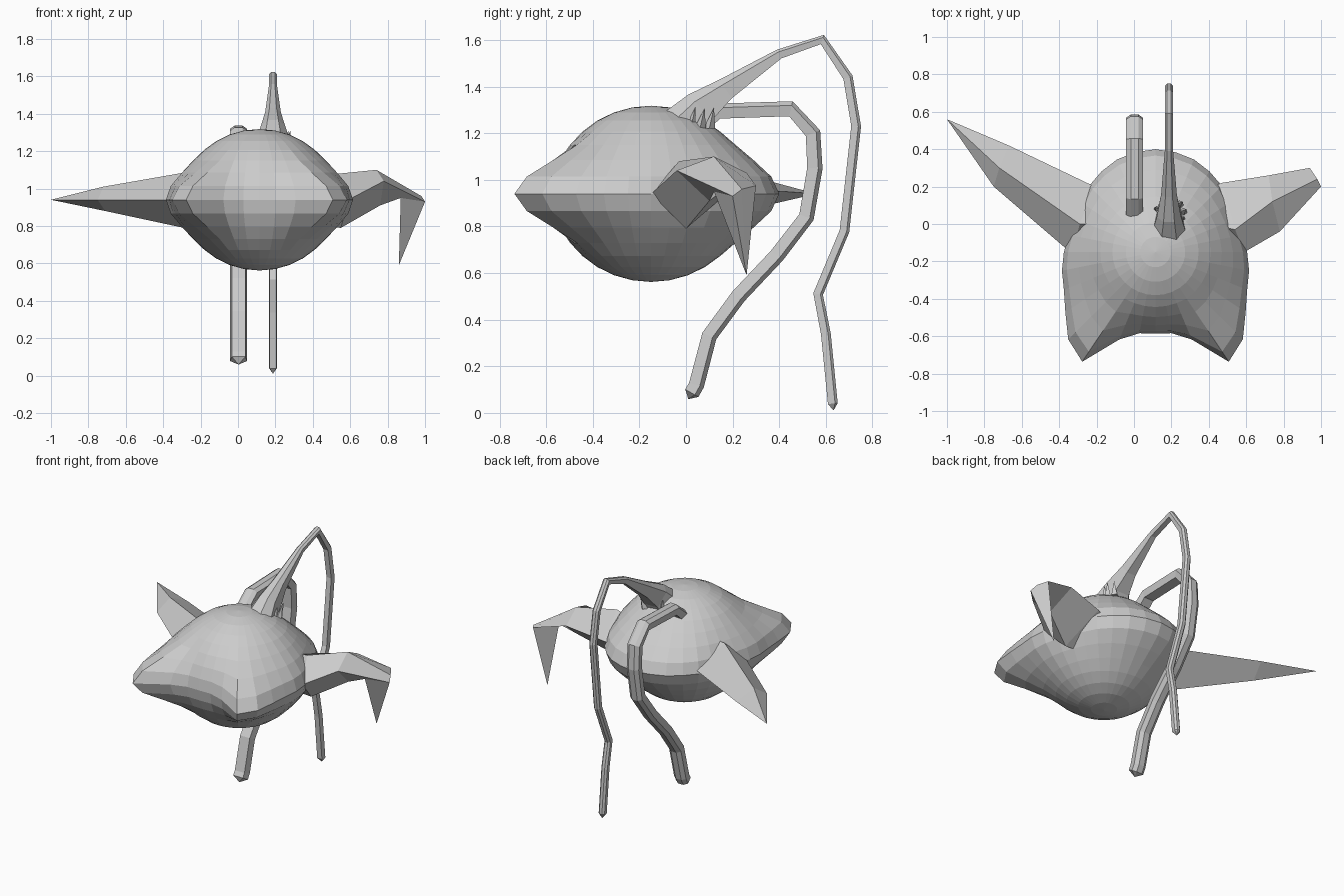
import bpy, bmesh, math
from mathutils import Vector

if "Cube" in bpy.data.objects:
    bpy.data.objects.remove(bpy.data.objects["Cube"])

grey = bpy.data.materials.new("soft_grey")
grey.diffuse_color = (0.6, 0.6, 0.6, 1)
grey.use_nodes = True
grey.node_tree.nodes["Principled BSDF"].inputs["Base Color"].default_value = grey.diffuse_color


def loft(name, rings):
    """Skin a list of rings; a ring with one point becomes a tip."""
    bm = bmesh.new()
    vs = [[bm.verts.new(p) for p in r] for r in rings]
    for a, b in zip(vs, vs[1:]):
        n = max(len(a), len(b))
        for i in range(n):
            j = (i + 1) % n
            if len(a) == 1:
                bm.faces.new((a[0], b[i], b[j]))
            elif len(b) == 1:
                bm.faces.new((a[i], a[j], b[0]))
            else:
                bm.faces.new((a[i], a[j], b[j], b[i]))
    for end in (vs[0], vs[-1]):
        if len(end) > 2:
            bm.faces.new(end)
    bmesh.ops.recalc_face_normals(bm, faces=bm.faces)
    me = bpy.data.meshes.new(name)
    bm.to_mesh(me)
    bm.free()
    me.materials.append(grey)
    ob = bpy.data.objects.new(name, me)
    bpy.context.collection.objects.link(ob)
    return ob


# Body: sphere whose equator is drawn out into two front horns and a rear point
CX, CY, CZ, H, BASE = 0.115, -0.15, 0.94, 0.378, 0.415
OUTLINE = [(0, .435), (15, .445), (21, .48), (32, .67), (35, .73), (38, .73),
           (46, .65), (62, .54), (90, .49), (105, .465), (118, .465),
           (134, .50), (160, .54), (180, .55)]


def equator(deg):
    for (a, ra), (b, rb) in zip(OUTLINE, OUTLINE[1:]):
        if deg <= b:
            return ra + (rb - ra) * (deg - a) / (b - a)
    return OUTLINE[-1][1]


rings = [[(CX, CY, CZ - H)]]
for k in range(1, 16):
    phi = math.radians(-90 + k * 11.25)
    c = math.cos(phi)
    ring = []
    for s in range(32):
        deg = s * 11.25
        r = BASE * c + (equator(min(deg, 360 - deg)) - BASE) * c ** 11
        t = math.radians(deg)
        ring.append((CX + r * math.sin(t), CY - r * math.cos(t), CZ + H * math.sin(phi)))
    rings.append(ring)
rings.append([(CX, CY, CZ + H)])
loft("body", rings)

# Left fin: straight tapering spike (front, top, back, bottom of each ring)
loft("left_fin", [
    [(-.15, -.12, .94), (-.15, 0, 1.10), (-.12, .18, .94), (-.15, 0, .78)],
    [(-.33, -.16, .94), (-.29, 0, 1.085), (-.21, .2, .96), (-.29, 0, .79)],
    [(-.75, .2, .94), (-.72, .3, 1.01), (-.67, .42, .95), (-.71, .3, .88)],
    [(-1, .56, .94)]])

# Right fin: reaches out, then folds down into a hanging point
loft("right_fin", [
    [(.4, -.12, .93), (.4, 0, 1.06), (.36, .18, .95), (.4, 0, .8)],
    [(.59, -.15, .94), (.54, -.03, 1.08), (.47, .22, .98), (.55, 0, .79)],
    [(.78, -.04, 1.04), (.74, .12, 1.10), (.72, .26, 1.03), (.76, .10, .91)],
    [(1.0, .2, .93), (.98, .24, .96), (.94, .3, .975), (.87, .12, .95)],
    [(.86, .26, .59)]])


def strand(name, x, path):
    """Six-sided tube in the yz plane; path rows are y, z, half width, half depth."""
    out = []
    for i, (y, z, w, d) in enumerate(path):
        a, b = path[max(i - 1, 0)], path[min(i + 1, len(path) - 1)]
        t = Vector((0, b[0] - a[0], b[1] - a[1])).normalized()
        n = Vector((0, -t.z, t.y))
        o = Vector((x, y, z))
        out.append([o + Vector((w * u, 0, 0)) + n * d * v for u, v in
                    ((1, .45), (.45, 1), (-.45, 1), (-1, .45), (-.8, -1), (.8, -1))])
    y, z = path[-1][:2]
    py, pz = path[-2][:2]
    t = Vector((0, y - py, z - pz)).normalized() * .03
    out.append([Vector((x, y, z)) + t])
    loft(name, out)


# Short wide strand that curls back under the body
W, D = .045, .033
strand("wide_strand", .003, [(y, z, W, D) for y, z in (
    (.05, 1.22), (.14, 1.295), (.45, 1.305), (.545, 1.2), (.553, 1.05), (.517, .84),
    (.39, .675), (.225, .5), (.1, .33), (.045, .12), (.025, .085))])

# Long thin strand with a flared root
w, d = .022, .021
strand("long_strand", .187, [(-.01, 1.23, .09, .1), (.06, 1.31, .065, .075), (.17, 1.39, .042, .048)] +
       [(y, z, w, d) for y, z in (
           (.4, 1.54), (.585, 1.602), (.695, 1.44), (.73, 1.23), (.68, .78),
           (.567, .51), (.6, .34), (.63, .04))])

# Small ragged spikes around the strand root
for i, (x, y) in enumerate(((.25, .02), (.26, .06), (.24, .1), (.13, .07))):
    r = .025
    base = [(x + r * math.cos(a), y + r * math.sin(a), 1.22) for a in (0, 1.57, 3.14, 4.71)]
    loft("root_spike_%d" % i, [base, [(x + (.02 if x > .18 else -.02), y + .02, 1.31)]])
